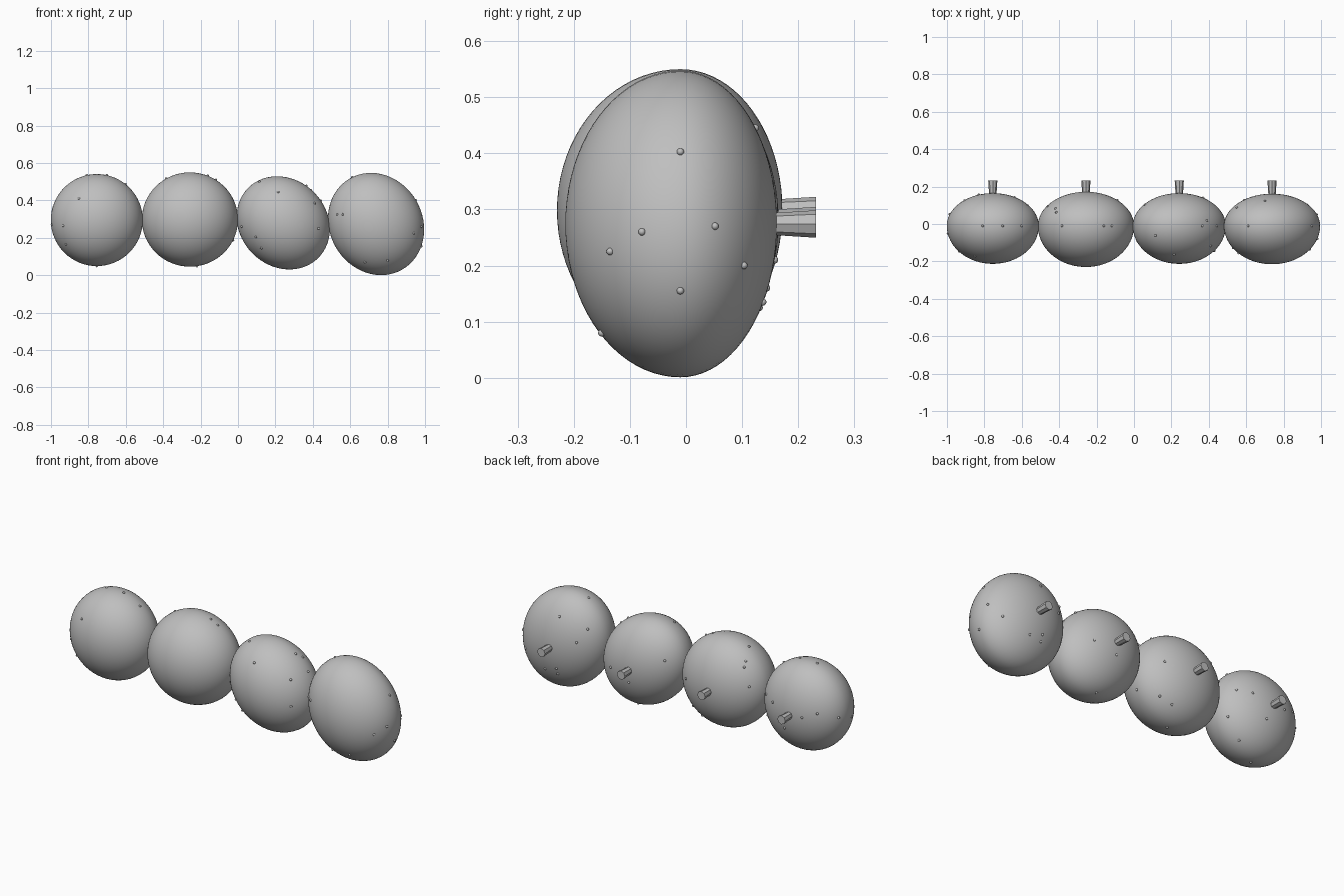
import bpy, bmesh, math
from mathutils import Vector, Matrix

if "Cube" in bpy.data.objects:
    bpy.data.objects.remove(bpy.data.objects["Cube"])

grey = bpy.data.materials.new("plain_grey")
grey.diffuse_color = (0.52, 0.52, 0.52, 1)
grey.use_nodes = True
grey.node_tree.nodes["Principled BSDF"].inputs["Base Color"].default_value = grey.diffuse_color
Y0 = -0.01  # widest plane of every ball


def finish(bm, name, smooth=True):
    me = bpy.data.meshes.new(name)
    for f in bm.faces:
        f.smooth = smooth
    bm.to_mesh(me)
    bm.free()
    me.materials.append(grey)
    ob = bpy.data.objects.new(name, me)
    bpy.context.collection.objects.link(ob)
    return ob


# cx, cz, major, minor, tilt, front depth, back depth, front bumps (x,z), back bumps (x,z)
BALLS = [
    (-0.755, 0.295, 0.246, 0.246, 0, 0.203, 0.175,
     [(-.85, .41), (-.935, .265), (-.92, .165), (-.81, .54), (-.70, .545),
      (-.595, .495), (-.995, .27), (-.755, .045)],
     [(-.57, .34), (-.64, .33), (-.55, .2), (-.72, .21), (-.83, .3), (-.63, .1),
      (-.985, .3), (-.905, .33)]),
    (-0.257, 0.298, 0.257, 0.252, 0, 0.22, 0.182,
     [(-.16, .535), (-.115, .515), (-.39, .525), (-.22, .045), (-.02, .185)],
     [(-.09, .31), (-.1, .14), (-.165, .11), (-.42, .445), (-.46, .35), (-.415, .47)]),
    (0.242, 0.28, 0.265, 0.232, -45, 0.203, 0.175,
     [(.215, .445), (.115, .5), (.37, .485), (.41, .385), (.445, .40),
      (.02, .26), (.095, .205), (.125, .145), (.43, .25)],
     [(.37, .255), (.245, .21), (.27, .04), (.39, .455), (.06, .36)]),
    (0.738, 0.274, 0.281, 0.2486, -60, 0.205, 0.172,
     [(.53, .325), (.56, .325), (.61, .525), (.955, .405), (.94, .225),
      (.98, .155), (.98, .26), (.68, .07), (.80, .08)],
     [(.78, .135), (.705, .16), (.705, .125), (.925, .2), (.977, .27), (.70, .445),
      (.55, .40), (.59, .33)]),
]

for i, (cx, cz, a, b, deg, fr, bk, front, back) in enumerate(BALLS, 1):
    t = math.radians(deg)
    c, s = math.cos(t), math.sin(t)

    # ball: ellipsoid with a deeper front half and a flatter back half
    bm = bmesh.new()
    bmesh.ops.create_uvsphere(bm, u_segments=64, v_segments=40, radius=1)
    for v in bm.verts:
        u, w, d = v.co.x * a, v.co.y * b, -v.co.z
        v.co = Vector((cx + u * c - w * s, Y0 + d * (bk if d > 0 else fr),
                       cz + u * s + w * c))
    bmesh.ops.recalc_face_normals(bm, faces=bm.faces)
    finish(bm, f"ball_{i}")

    # small bumps placed on the ball surface
    bm = bmesh.new()
    for pts, depth in ((front, -fr), (back, bk)):
        for x, z in pts:
            dx, dz = x - cx, z - cz
            u, w = (dx * c + dz * s) / a, (-dx * s + dz * c) / b
            q = u * u + w * w
            if q > 1:
                dx, dz, q = dx / math.sqrt(q), dz / math.sqrt(q), 1
            p = Vector((cx + dx, Y0 + depth * math.sqrt(1 - q), cz + dz))
            bmesh.ops.create_uvsphere(bm, u_segments=10, v_segments=8, radius=0.0065,
                                      matrix=Matrix.Translation(p))
    finish(bm, f"bumps_{i}")

    # flared peg on the back
    bm = bmesh.new()
    m = Matrix.Translation((cx, 0.181, cz)) @ Matrix.Rotation(-math.pi / 2, 4, 'X')
    bmesh.ops.create_cone(bm, cap_ends=True, segments=8, radius1=0.018,
                          radius2=0.0245, depth=0.102, matrix=m)
    finish(bm, f"back_peg_{i}", smooth=False)
